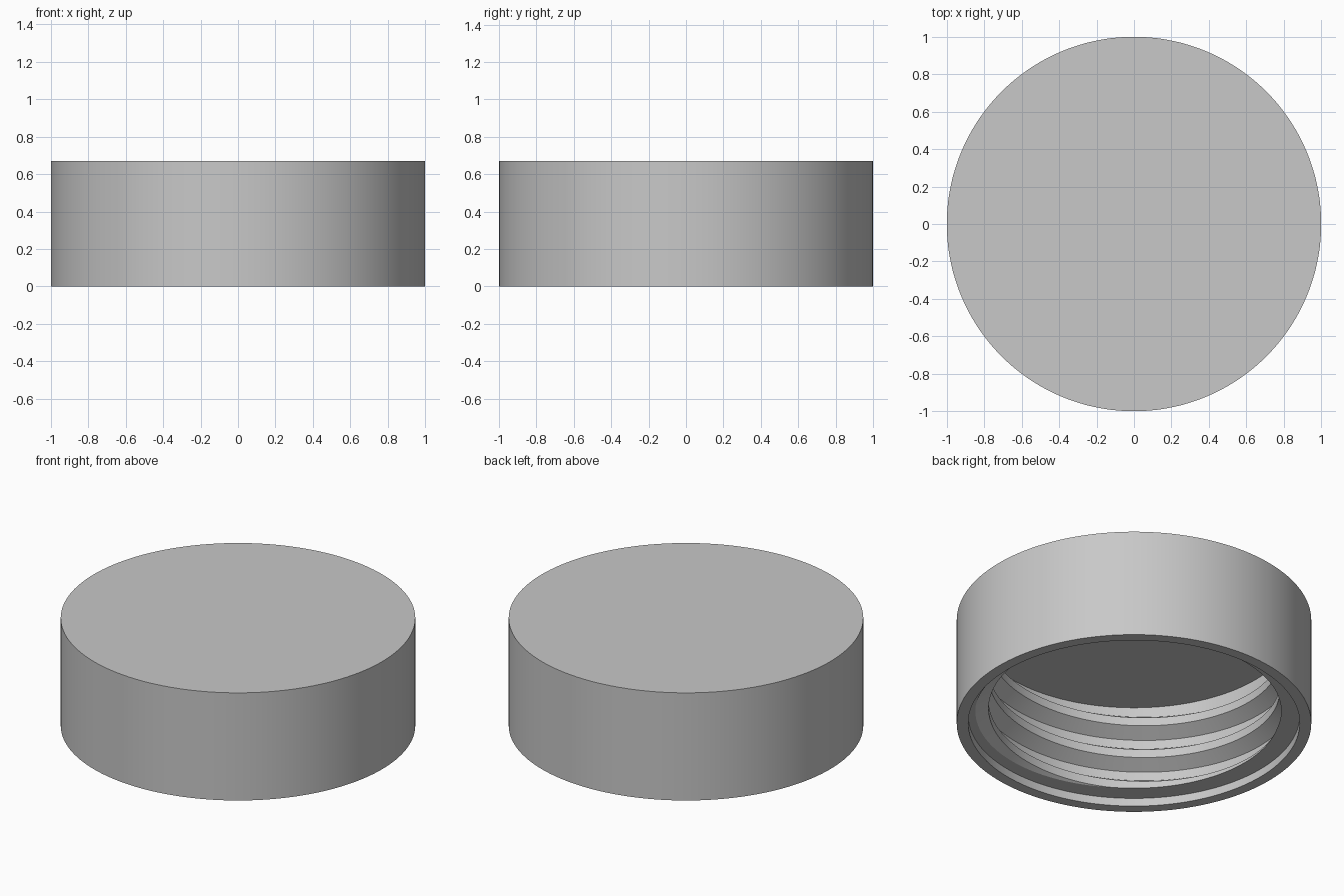
import bpy, bmesh
from math import cos, sin, tau, radians

cube = bpy.data.objects.get("Cube")
if cube:
    bpy.data.objects.remove(cube)

SEGMENTS = 144
HEIGHT = 0.67
PITCH = 0.207
ROOT, CREST = 0.90, 0.82          # thread radii
LOW, HIGH = 0.05, 0.58            # threaded height range
TURNS = range(-2, 5)
PROFILE = [(0.0, ROOT), (0.05, CREST), (0.102, CREST), (0.152, ROOT), (PITCH, ROOT)]

grey = bpy.data.materials.new("plain grey")
grey.use_nodes = True
grey.diffuse_color = (0.58, 0.58, 0.58, 1)
grey.node_tree.nodes["Principled BSDF"].inputs["Base Color"].default_value = grey.diffuse_color


def helix_start(angle):
    return 0.043 + PITCH * (angle + tau / 8) / tau


def thread_radius(angle, z):
    d = (z - helix_start(angle)) % PITCH
    for (d0, r0), (d1, r1) in zip(PROFILE, PROFILE[1:]):
        if d <= d1:
            return r0 + (r1 - r0) * (d - d0) / (d1 - d0)
    return ROOT


def ring(radius, z):
    return lambda angle: (radius, z)


def thread_edge(z):
    return lambda angle: (thread_radius(angle, z), z)


def helix(turn, step):
    """Edge of the thread profile, trimmed to the threaded range."""
    def point(angle):
        offset, radius = PROFILE[step]
        z = helix_start(angle) + turn * PITCH + offset
        if LOW < z < HIGH:
            return radius, z
        z = min(max(z, LOW), HIGH)
        return thread_radius(angle, z), z
    return point


def strip(bm, lower, upper):
    """Band of faces around the axis between two edge functions."""
    for i in range(SEGMENTS):
        a, b = tau * i / SEGMENTS, tau * (i + 1) / SEGMENTS
        corners = []
        for edge, angle in ((lower, a), (lower, b), (upper, b), (upper, a)):
            r, z = edge(angle)
            p = (r * cos(angle), r * sin(angle), z)
            if all(sum((u - v) ** 2 for u, v in zip(p, q)) > 1e-10 for q in corners):
                corners.append(p)
        if len(corners) > 2:
            bm.faces.new([bm.verts.new(p) for p in corners])


bm = bmesh.new()

# Outer shell, rim, entry recess and ledge below the thread
edges = [ring(0, HEIGHT), ring(1, HEIGHT), ring(1, 0), ring(0.935, 0),
         ring(0.935, LOW), thread_edge(LOW)]
for first, second in zip(edges, edges[1:]):
    strip(bm, first, second)

# Helical inner thread
for turn in TURNS:
    for step in range(len(PROFILE) - 1):
        strip(bm, helix(turn, step), helix(turn, step + 1))

# Relief above the thread and inner ceiling
edges = [thread_edge(HIGH), ring(ROOT, HIGH), ring(ROOT, 0.62), ring(0, 0.62)]
for first, second in zip(edges, edges[1:]):
    strip(bm, first, second)

bmesh.ops.remove_doubles(bm, verts=bm.verts, dist=0.0001)
bmesh.ops.recalc_face_normals(bm, faces=bm.faces)
mesh = bpy.data.meshes.new("screw_cap")
bm.to_mesh(mesh)
bm.free()
mesh.materials.append(grey)
cap = bpy.data.objects.new("screw_cap", mesh)
bpy.context.collection.objects.link(cap)

bpy.ops.object.select_all(action="DESELECT")
cap.select_set(True)
bpy.context.view_layer.objects.active = cap
bpy.ops.object.shade_smooth_by_angle(angle=radians(25))
